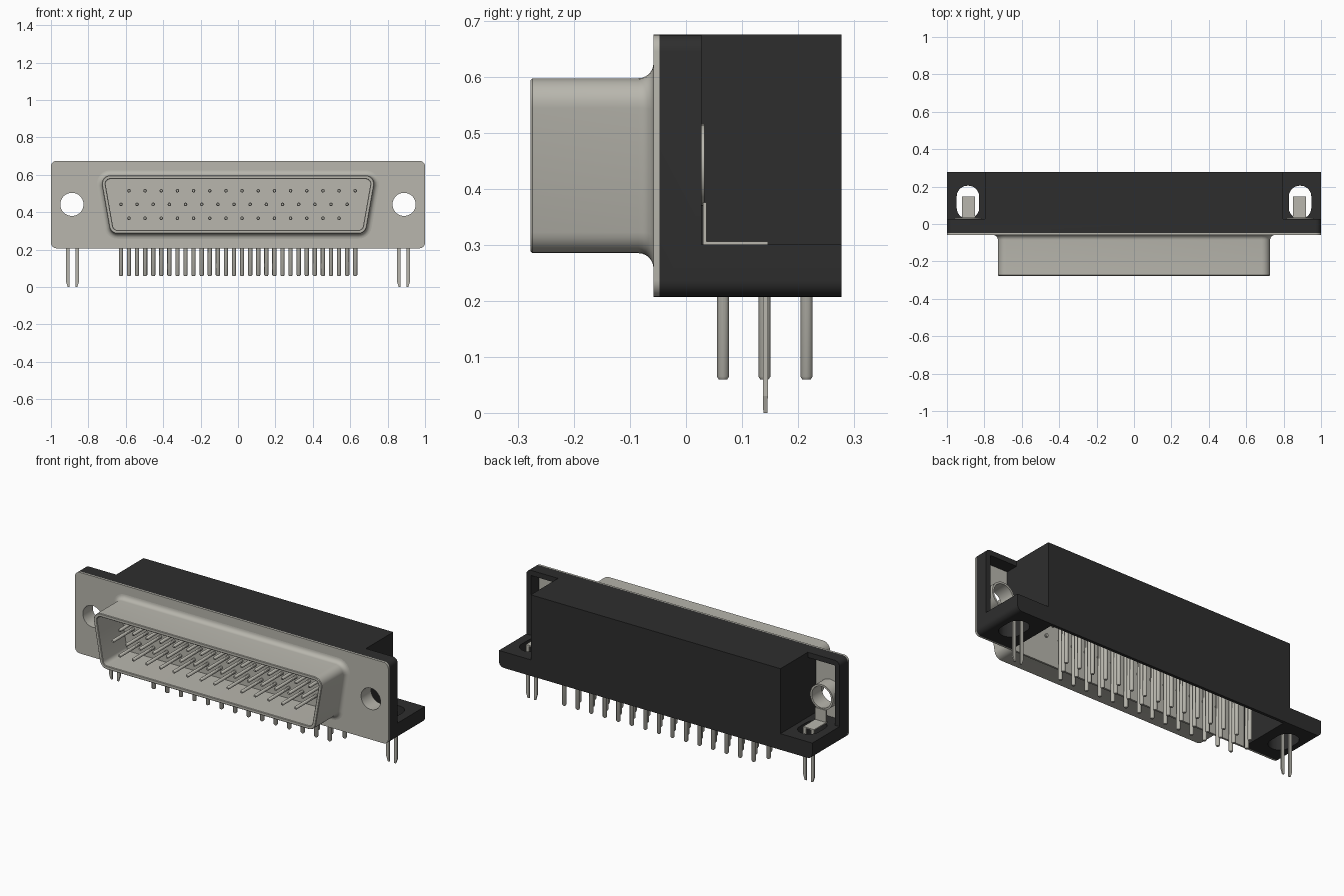
import bpy, bmesh
from math import sin, cos, radians, pi

old = bpy.data.objects.get("Cube")
if old:
    bpy.data.objects.remove(old, do_unlink=True)


def material(name, rgb, metallic=0.0):
    m = bpy.data.materials.new(name)
    m.use_nodes = True
    m.diffuse_color = (*rgb, 1)
    m.node_tree.nodes["Principled BSDF"].inputs["Base Color"].default_value = (*rgb, 1)
    return m


METAL = material("warm grey metal", (0.48, 0.47, 0.42))
BLACK = material("black plastic", (0.027, 0.027, 0.027))


# ---- outlines (2D point lists) ----
def arc(cx, cy, r, a0, a1, n=6):
    return [(cx + r * cos(radians(a0 + (a1 - a0) * i / n)),
             cy + r * sin(radians(a0 + (a1 - a0) * i / n))) for i in range(n + 1)]


def circle(cx, cy, r, n=32):
    return arc(cx, cy, r, 0, 360, n)[:-1]


def rect(x0, x1, y0, y1):
    return [(x0, y0), (x1, y0), (x1, y1), (x0, y1)]


def round_rect(x0, x1, y0, y1, r):
    return (arc(x1 - r, y1 - r, r, 0, 90) + arc(x0 + r, y1 - r, r, 90, 180)
            + arc(x0 + r, y0 + r, r, 180, 270) + arc(x1 - r, y0 + r, r, 270, 360))


def d_outline(offset):
    """Rounded trapezoid of the shell, grown by an offset."""
    r, slant = 0.045 + offset, 10
    right = arc(0.644, 0.33, r, -90, -slant) + arc(0.683, 0.552, r, -slant, 90)
    return right + [(-x, z) for x, z in reversed(right)]


# ---- solids ----
def loft(bm, sections, axis="y"):
    """Join (outline, position) sections along an axis and cap both ends."""
    rings = []
    for pts, t in sections:
        rings.append([bm.verts.new((u, t, v) if axis == "y" else (u, v, t)) for u, v in pts])
    for a, b in zip(rings, rings[1:]):
        for i in range(len(a)):
            j = (i + 1) % len(a)
            bm.faces.new((a[i], a[j], b[j], b[i]))
    bm.faces.new(rings[0])
    bm.faces.new(rings[-1])


def make(name, bm, mat):
    bmesh.ops.recalc_face_normals(bm, faces=bm.faces)
    me = bpy.data.meshes.new(name)
    bm.to_mesh(me)
    bm.free()
    me.materials.append(mat)
    ob = bpy.data.objects.new(name, me)
    bpy.context.collection.objects.link(ob)
    return ob


def prism(name, pts, lo, hi, axis, mat):
    bm = bmesh.new()
    loft(bm, [(pts, lo), (pts, hi)], axis)
    return make(name, bm, mat)


def select(ob):
    bpy.ops.object.select_all(action="DESELECT")
    ob.select_set(True)
    bpy.context.view_layer.objects.active = ob


def cut(ob, pts, lo, hi, axis):
    cutter = prism("cutter", pts, lo, hi, axis, ob.data.materials[0])
    cutter.hide_render = True
    mod = ob.modifiers.new("cut", "BOOLEAN")
    mod.operation, mod.solver, mod.object = "DIFFERENCE", "EXACT", cutter
    select(ob)
    bpy.ops.object.modifier_apply(modifier=mod.name)
    bpy.data.objects.remove(cutter, do_unlink=True)


def smooth(ob):
    select(ob)
    bpy.ops.object.shade_smooth_by_angle(angle=radians(35))


def sided(s, x0, x1):
    return min(s * x0, s * x1), max(s * x0, s * x1)


HOLE_X, HOLE_Z = 0.888, 0.442
BOTTOM, TOP = 0.207, 0.675
PLATE_FRONT, PLATE_BACK = -0.058, -0.047

# ---- plastic housing, hollow from below, with notched ends ----
housing = prism("housing", round_rect(-1, 1, BOTTOM, TOP, 0.03), PLATE_BACK, 0.277, "y", BLACK)
cut(housing, rect(-0.765, 0.765, -0.1, 0.26), 0.1, 0.61, "z")
for s in (-1, 1):
    cut(housing, rect(*sided(s, 0.797, 1.1), 0.3, 0.8), 0.028, 0.4, "y")
    cut(housing, rect(*sided(s, 0.797, 0.97), 0.3, 0.645), -0.1, 0.1, "y")
    cut(housing, round_rect(*sided(s, 0.828, 0.948), 0.028, 0.205, 0.058), 0.1, 0.4, "z")
smooth(housing)

# ---- metal face plate with mounting holes ----
plate = prism("face_plate", round_rect(-1, 1, BOTTOM, TOP, 0.03), PLATE_FRONT, PLATE_BACK, "y", METAL)
for s in (-1, 1):
    cut(plate, circle(s * HOLE_X, HOLE_Z, 0.062), -0.2, 0.2, "y")
smooth(plate)

# ---- hollow D-shaped shell with a flared root ----
flare = 0.027
sections = [(d_outline(flare), -0.052)]
for i in range(7):
    a = i / 6 * pi / 2
    sections.append((d_outline(flare * (1 - sin(a))), PLATE_FRONT - flare * (1 - cos(a))))
sections += [(d_outline(0), -0.274), (d_outline(-0.003), -0.277),
             (d_outline(-0.017), -0.277), (d_outline(-0.02), -0.274), (d_outline(-0.02), -0.06)]
bm = bmesh.new()
loft(bm, sections)
smooth(make("shell", bm, METAL))

# ---- contact pins: forward contacts, rear stubs and solder tails ----
PITCH = 0.0864
ROWS = [(-0.583, 15, 0.515, 0.215), (-0.626, 15, 0.442, 0.14), (-0.583, 14, 0.368, 0.066)]
contacts, tails = bmesh.new(), bmesh.new()
for start, count, z, y in ROWS:
    for i in range(count):
        x = start + i * PITCH
        full, tip = circle(x, z, 0.0095, 10), circle(x, z, 0.006, 10)
        loft(contacts, [(tip, -0.25), (full, -0.244), (full, -0.037)])
        full, tip = circle(x, y, 0.0115, 10), circle(x, y, 0.008, 10)
        loft(tails, [(tip, 0.06), (full, 0.065), (full, 0.42)], "z")
smooth(make("contact_pins", contacts, METAL))
smooth(make("solder_tails", tails, METAL))

# ---- threaded inserts, brackets and board locks at both ends ----
for s, side in ((1, "left"), (-1, "right")):
    insert = prism(side + "_insert", circle(s * HOLE_X, HOLE_Z, 0.073), PLATE_BACK, 0.033, "y", METAL)
    cut(insert, circle(s * HOLE_X, HOLE_Z, 0.062), -0.2, 0.2, "y")
    smooth(insert)
    xs = sided(s, 0.85, 0.92)
    prism(side + "_bracket_upright", rect(*xs, 0.299, 0.375), 0.03, 0.037, "y", METAL)
    prism(side + "_bracket_foot", rect(*xs, 0.03, 0.146), 0.299, 0.306, "z", METAL)
    bm = bmesh.new()
    for x0, x1, tip0, tip1 in ((0.85, 0.869, 0.859, 0.869), (0.9, 0.92, 0.9, 0.91)):
        leg = rect(*sided(s, x0, x1), 0.137, 0.146)
        end = rect(*sided(s, tip0, tip1), 0.138, 0.145)
        loft(bm, [(end, 0), (leg, 0.03), (leg, 0.302)], "z")
    make(side + "_board_lock", bm, METAL)
